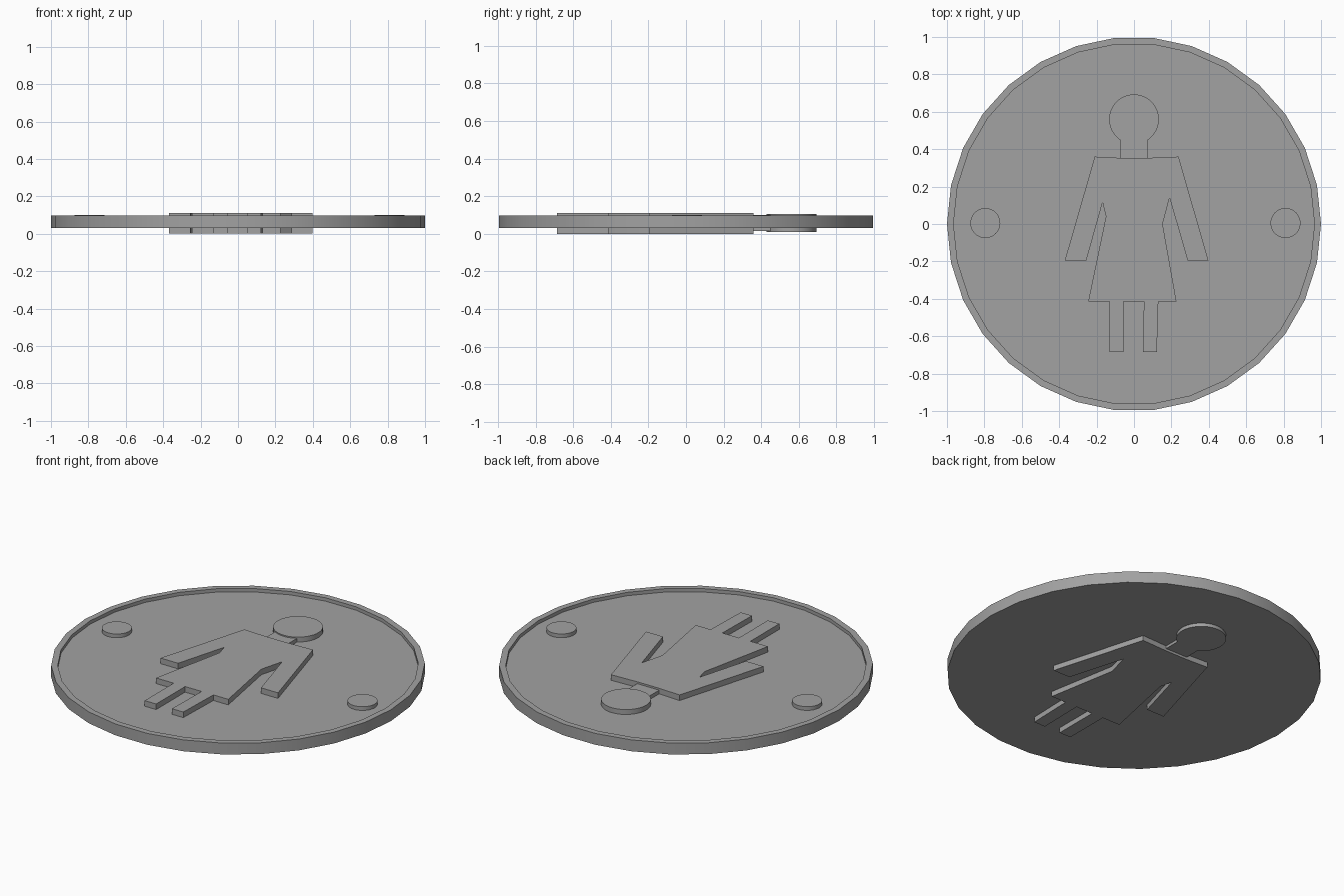
import bpy, bmesh, math

default = bpy.data.objects.get("Cube")
if default:
    bpy.data.objects.remove(default, do_unlink=True)

GREY = (0.36, 0.36, 0.36, 1.0)
grey = bpy.data.materials.new("plain_grey")
grey.use_nodes = True
grey.diffuse_color = GREY
grey.node_tree.nodes["Principled BSDF"].inputs["Base Color"].default_value = GREY


def finish(name, bm):
    """Turn a bmesh into a named object, smooth only across shallow edges."""
    bmesh.ops.recalc_face_normals(bm, faces=bm.faces)
    mesh = bpy.data.meshes.new(name)
    bm.to_mesh(mesh)
    bm.free()
    mesh.materials.append(grey)
    obj = bpy.data.objects.new(name, mesh)
    bpy.context.collection.objects.link(obj)
    bpy.ops.object.select_all(action="DESELECT")
    obj.select_set(True)
    bpy.context.view_layer.objects.active = obj
    bpy.ops.object.shade_smooth_by_angle(angle=math.radians(30))
    return obj


def prism(name, outline, bottom, top):
    """Extrude a flat outline upwards."""
    bm = bmesh.new()
    face = bm.faces.new([bm.verts.new((x, y, bottom)) for x, y in outline])
    new = bmesh.ops.extrude_face_region(bm, geom=[face], use_keep_orig=True)["geom"]
    verts = [v for v in new if isinstance(v, bmesh.types.BMVert)]
    bmesh.ops.translate(bm, vec=(0, 0, top - bottom), verts=verts)
    return finish(name, bm)


def circle(cx, cy, radius, sides):
    step = math.tau / sides
    return [(cx + radius * math.cos(i * step), cy + radius * math.sin(i * step))
            for i in range(sides)]


def dish(name, profile, sides):
    """Stack rings of a round plate and close both ends."""
    bm = bmesh.new()
    rings = [[bm.verts.new((x, y, z)) for x, y in circle(0, 0, r, sides)]
             for r, z in profile]
    for low, high in zip(rings, rings[1:]):
        for i in range(sides):
            j = (i + 1) % sides
            bm.faces.new((low[i], low[j], high[j], high[i]))
    bm.faces.new(rings[0])
    bm.faces.new(rings[-1])
    return finish(name, bm)


# Round plate with a thin raised rim
FLOOR = 0.077
dish("sign_plate", [(1, 0.03), (1, 0.097), (0.965, 0.097), (0.965, FLOOR)], 30)

# Fixing studs on both sides
for side, x in (("right", -0.795), ("left", 0.81)):
    prism(side + "_stud", circle(x, 0.005, 0.08, 40), 0.06, 0.099)

# Figure running through the plate: dress with arms and legs
body = [
    (-0.21, 0.36), (-0.37, -0.195), (-0.255, -0.195), (-0.168, 0.115),
    (-0.15, 0.04), (-0.245, -0.415), (-0.13, -0.415), (-0.13, -0.685),
    (-0.055, -0.685), (-0.055, -0.415), (0.053, -0.415), (0.048, -0.685),
    (0.122, -0.685), (0.13, -0.415), (0.227, -0.415), (0.153, 0.0),
    (0.19, 0.14), (0.287, -0.195), (0.398, -0.195), (0.238, 0.36),
    (0.07, 0.353), (-0.07, 0.353),
]
prism("figure_body", body, 0.0, 0.11)
prism("figure_neck", [(-0.072, 0.34), (0.072, 0.34), (0.072, 0.48), (-0.072, 0.48)],
      0.014, 0.099)
prism("figure_head", circle(0, 0.56, 0.133, 48), 0.01, 0.106)
